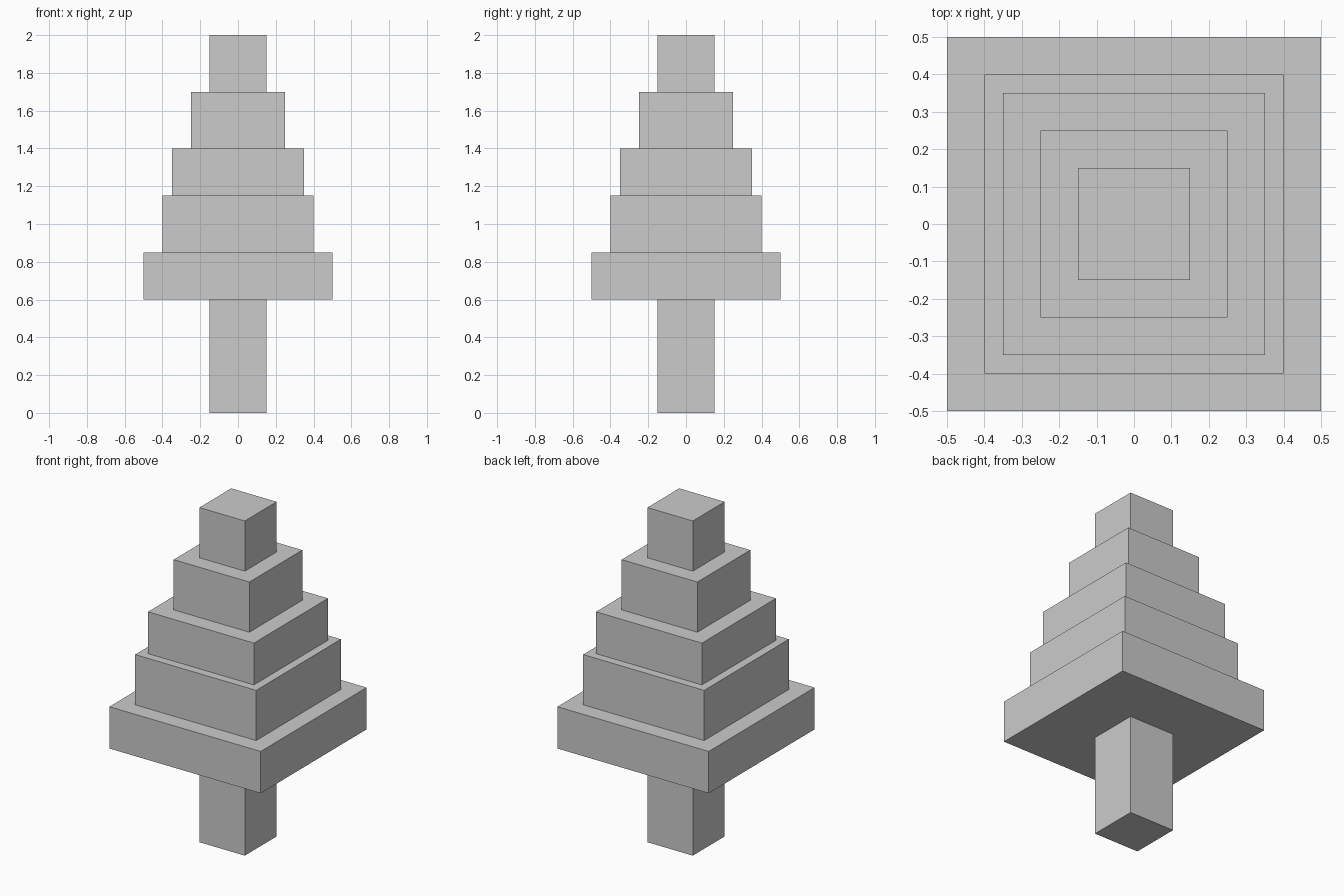
import bpy

if "Cube" in bpy.data.objects:
    bpy.data.objects.remove(bpy.data.objects["Cube"])


def block(name, half_width, z0, z1):
    bpy.ops.mesh.primitive_cube_add(size=1, location=(0, 0, (z0 + z1) / 2))
    obj = bpy.context.object
    obj.name = name
    obj.scale = (2 * half_width, 2 * half_width, z1 - z0)
    bpy.ops.object.transform_apply(location=False, rotation=False, scale=True)
    return obj


# Trunk
block("trunk", 0.15, 0.0, 0.6)

# Foliage tiers, bottom to top: half width, top height
z = 0.6
for i, (half, top) in enumerate([(0.5, 0.85), (0.4, 1.15), (0.35, 1.4),
                                 (0.25, 1.7), (0.15, 2.0)], 1):
    block(f"foliage_tier_{i}", half, z, top)
    z = top
